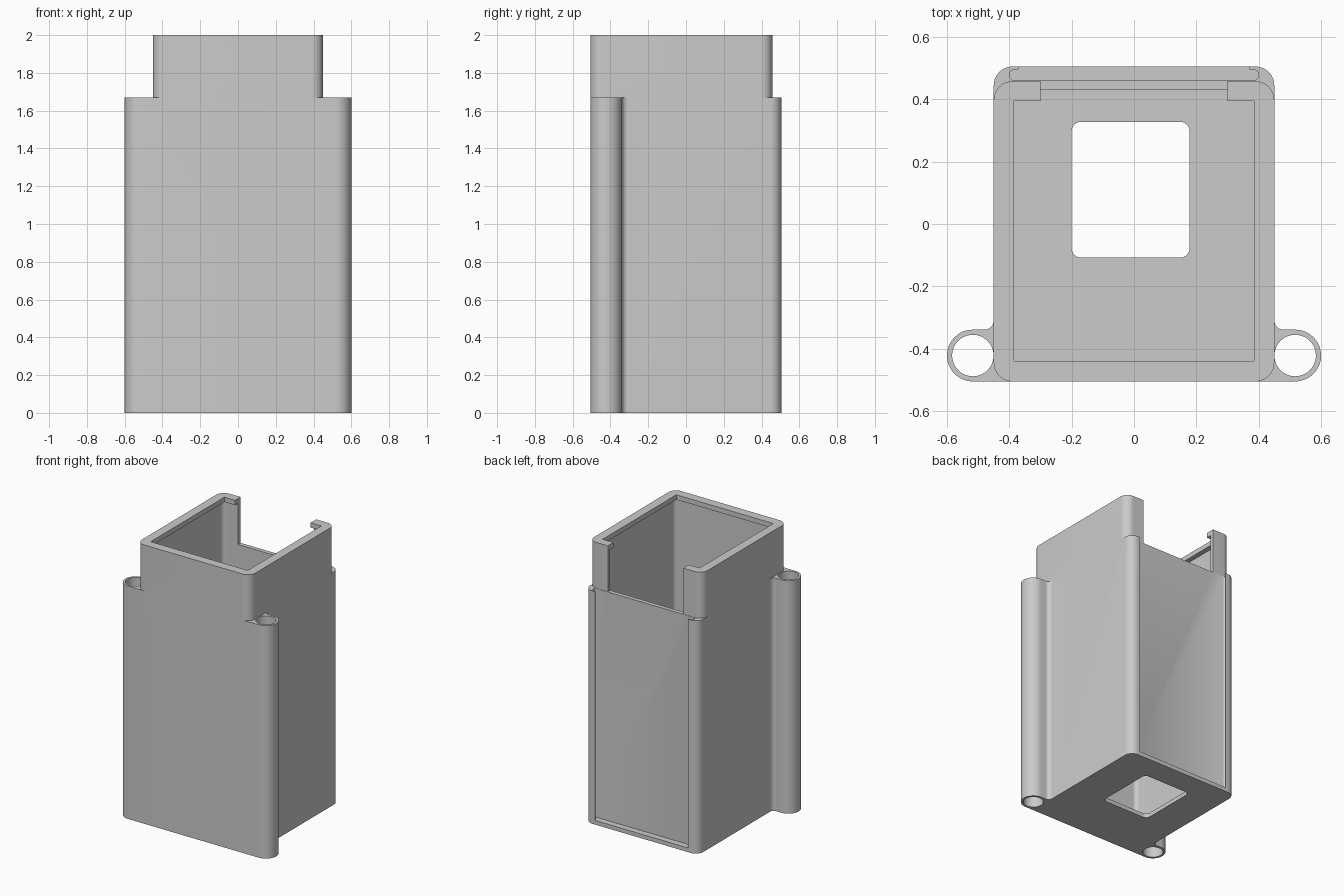
import bpy
import bmesh
from math import cos, sin, radians

if "Cube" in bpy.data.objects:
    bpy.data.objects.remove(bpy.data.objects["Cube"], do_unlink=True)

grey = bpy.data.materials.new("plain grey")
grey.use_nodes = True
colour = (0.6, 0.6, 0.6, 1)
grey.diffuse_color = colour
grey.node_tree.nodes["Principled BSDF"].inputs["Base Color"].default_value = colour


def arc(cx, cy, r, start, end, steps=10):
    angles = [radians(start + (end - start) * i / steps) for i in range(steps + 1)]
    return [(cx + r * cos(a), cy + r * sin(a)) for a in angles]


def mirrored(half):
    """Close a right-hand outline with its mirror image."""
    return half + [(-x, y) for x, y in reversed(half)]


def rounded(x0, x1, y0, y1, r):
    return (arc(x1 - r, y0 + r, r, -90, 0) + arc(x1 - r, y1 - r, r, 0, 90)
            + arc(x0 + r, y1 - r, r, 90, 180) + arc(x0 + r, y0 + r, r, 180, 270))


def rectangle(x0, x1, y0, y1):
    return [(x0, y0), (x1, y0), (x1, y1), (x0, y1)]


def prism(name, outline, z0, z1):
    bm = bmesh.new()
    face = bm.faces.new([bm.verts.new((x, y, z0)) for x, y in outline])
    top = bmesh.ops.extrude_face_region(bm, geom=[face])["geom"]
    bmesh.ops.translate(bm, vec=(0, 0, z1 - z0),
                        verts=[v for v in top if isinstance(v, bmesh.types.BMVert)])
    bmesh.ops.recalc_face_normals(bm, faces=bm.faces)
    mesh = bpy.data.meshes.new(name)
    bm.to_mesh(mesh)
    bm.free()
    mesh.materials.append(grey)
    obj = bpy.data.objects.new(name, mesh)
    bpy.context.collection.objects.link(obj)
    return obj


def combine(target, tool, operation="DIFFERENCE"):
    tool.hide_render = True
    mod = target.modifiers.new(tool.name, "BOOLEAN")
    mod.operation, mod.solver, mod.object = operation, "EXACT", tool
    with bpy.context.temp_override(object=target, active_object=target):
        bpy.ops.object.modifier_apply(modifier=mod.name)
    bpy.data.objects.remove(tool, do_unlink=True)


SHOULDER, FLOOR, LIP = 1.67, 0.03, 1.965
TUBE_X, TUBE_Y = 0.517, -0.422

# Lower housing with the two side tubes blended into the front
outline = mirrored(arc(TUBE_X, TUBE_Y, 0.083, -90, 90, 24)
                   + arc(0.48, -0.309, 0.03, 270, 180)
                   + arc(0.39, 0.445, 0.06, 0, 90))
housing = prism("housing", outline, 0, SHOULDER)

# Undercut slide channel on the back, closed at the bottom
channel = mirrored([(0.385, 0.46)] + arc(0.382, 0.478, 0.018, -70, 90)
                   + [(0.37, 0.496), (0.37, 0.6)])
combine(housing, prism("slide_channel", channel, FLOOR, 1.8))

# Screw tubes
for side in (-1, 1):
    bore = arc(side * TUBE_X, TUBE_Y, 0.0665, 0, 352.5, 47)
    combine(housing, prism("tube_bore", bore, -0.1, 1.8))

# Upper collar
combine(housing, prism("collar", rounded(-0.45, 0.45, -0.505, 0.458, 0.06), 1.6, 2), "UNION")

# Hollow interior, narrower mouth, rear opening and cable hole
combine(housing, prism("cavity", rounded(-0.42, 0.42, -0.475, 0.43, 0.03), FLOOR, LIP))
combine(housing, prism("mouth", rectangle(-0.385, 0.385, -0.44, 0.395), 1.9, 2.1))
combine(housing, prism("rear_opening", rectangle(-0.3, 0.3, 0.3, 0.6), SHOULDER, 2.1))
combine(housing, prism("floor_hole", rounded(-0.2, 0.178, -0.108, 0.328, 0.03), -0.1, 0.1))

bpy.ops.object.select_all(action="DESELECT")
housing.select_set(True)
bpy.context.view_layer.objects.active = housing
bpy.ops.object.shade_smooth_by_angle(angle=radians(30))
